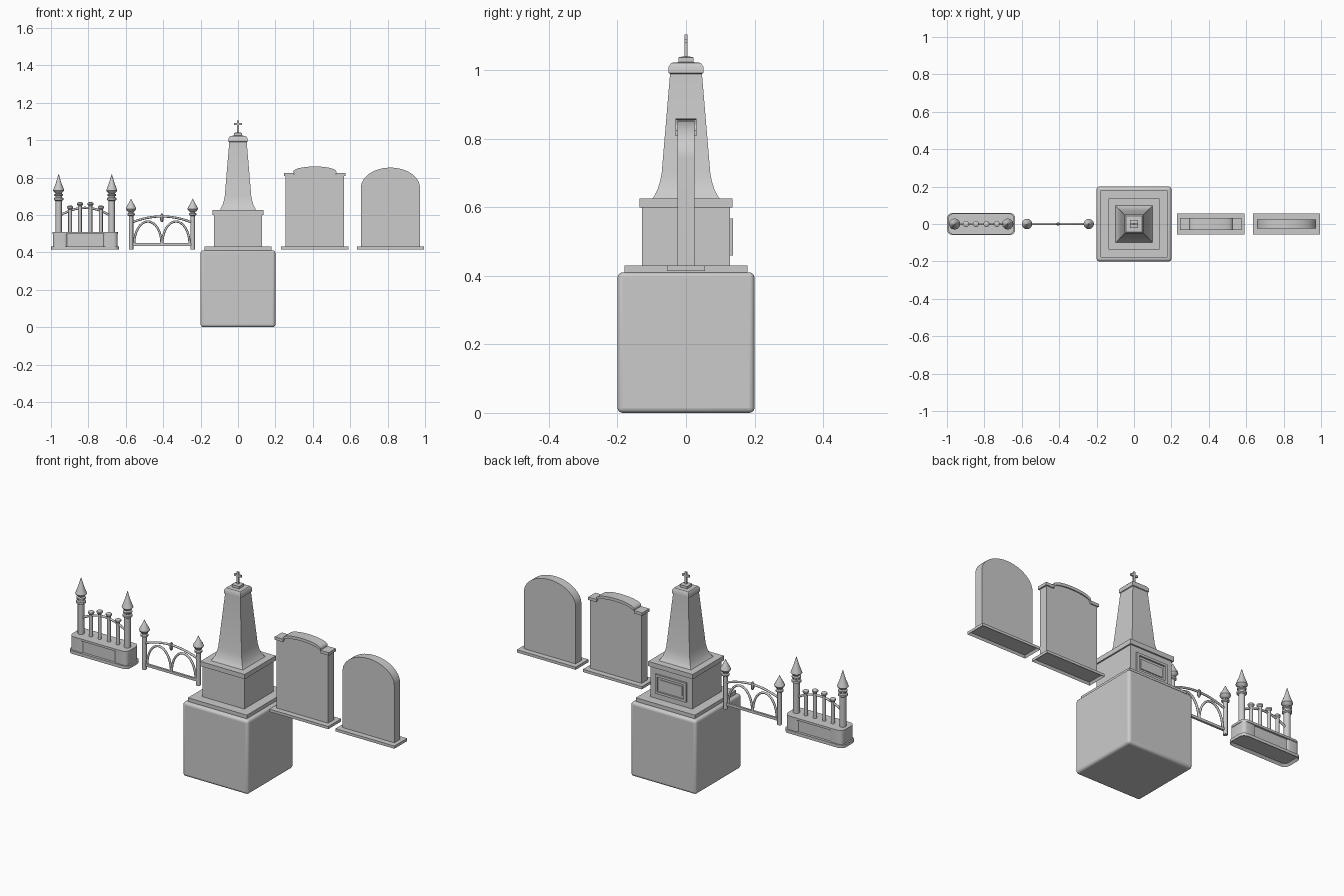
import bpy, bmesh, math
from mathutils import Vector

if "Cube" in bpy.data.objects:
    bpy.data.objects.remove(bpy.data.objects["Cube"])


def finish(bm, name, smooth=False, bevel=0, segs=2):
    bmesh.ops.recalc_face_normals(bm, faces=bm.faces)
    me = bpy.data.meshes.new(name)
    bm.to_mesh(me)
    bm.free()
    ob = bpy.data.objects.new(name, me)
    bpy.context.collection.objects.link(ob)
    if bevel:
        m = ob.modifiers.new("bevel", 'BEVEL')
        m.width, m.segments = bevel, segs
    if smooth:
        bpy.ops.object.select_all(action='DESELECT')
        ob.select_set(True)
        bpy.context.view_layer.objects.active = ob
        bpy.ops.object.shade_smooth_by_angle(angle=math.radians(35))
    return ob


def box(name, x0, x1, y0, y1, z0, z1, bevel=0, segs=2, round_r=0, hollow=0, smooth=False):
    """Box; round_r rounds the upright edges, hollow recesses the underside."""
    bm = bmesh.new()
    bmesh.ops.create_cube(bm, size=1)
    for v in bm.verts:
        v.co = Vector((x0 + (v.co.x + .5) * (x1 - x0), y0 + (v.co.y + .5) * (y1 - y0),
                       z0 + (v.co.z + .5) * (z1 - z0)))
    if round_r:
        edges = [e for e in bm.edges if abs(e.verts[0].co.z - e.verts[1].co.z) > 1e-5]
        bmesh.ops.bevel(bm, geom=edges, offset=round_r, segments=4, profile=.5, affect='EDGES')
    if hollow:
        bm.normal_update()
        f = min(bm.faces, key=lambda f: f.calc_center_median().z)
        bmesh.ops.inset_region(bm, faces=[f], thickness=.012)
        bmesh.ops.translate(bm, verts=f.verts, vec=(0, 0, hollow))
    return finish(bm, name, smooth, bevel, segs)


def lathe(name, prof, x=0, n=12, square=False):
    """Rings of (radius, z) around an upright axis; square gives four flat sides."""
    bm = bmesh.new()
    n = 4 if square else n
    k, off = (math.sqrt(2), math.pi / 4) if square else (1, 0)
    rings = [[bm.verts.new((x + r * k * math.cos(off + 2 * math.pi * i / n),
                            r * k * math.sin(off + 2 * math.pi * i / n), z))
              for i in range(n)] for r, z in prof]
    for a, b in zip(rings, rings[1:]):
        for i in range(n):
            bm.faces.new((a[i], a[(i + 1) % n], b[(i + 1) % n], b[i]))
    bm.faces.new(rings[0])
    bm.faces.new(rings[-1])
    return finish(bm, name, smooth=True)


def slab(name, pts, y, smooth=True):
    """Front outline (x, z) extruded from -y to y."""
    bm = bmesh.new()
    f = bm.faces.new([bm.verts.new((px, -y, pz)) for px, pz in pts])
    new = bmesh.ops.extrude_face_region(bm, geom=[f])['geom']
    bmesh.ops.translate(bm, vec=(0, 2 * y, 0), verts=[g for g in new if isinstance(g, bmesh.types.BMVert)])
    return finish(bm, name, smooth)


def rod(name, pts, r):
    """Round rod along front-view points (x, z)."""
    cu = bpy.data.curves.new(name, 'CURVE')
    cu.dimensions = '3D'
    cu.bevel_depth, cu.bevel_resolution, cu.use_fill_caps = r, 2, True
    sp = cu.splines.new('POLY')
    sp.points.add(len(pts) - 1)
    for p, (px, pz) in zip(sp.points, pts):
        p.co = (px, 0, pz, 1)
    ob = bpy.data.objects.new(name, cu)
    bpy.context.collection.objects.link(ob)
    bpy.ops.object.select_all(action='DESELECT')
    ob.select_set(True)
    bpy.context.view_layer.objects.active = ob
    bpy.ops.object.convert(target='MESH')
    bpy.ops.object.shade_smooth_by_angle(angle=math.radians(50))


def arc(cx, cz, rx, rz, n=16, a0=180, a1=0):
    return [(cx + rx * math.cos(math.radians(a0 + (a1 - a0) * i / n)),
             cz + rz * math.sin(math.radians(a0 + (a1 - a0) * i / n))) for i in range(n + 1)]


# central block and monument pedestal
box("ground_block", -.2, .2, -.2, .2, 0, .41, bevel=.015, segs=4, smooth=True)
box("monument_base", -.18, .18, -.18, .18, .405, .43)
box("pedestal", -.128, .128, -.128, .128, .43, .605)
box("pedestal_cap", -.136, .136, -.136, .136, .6, .626)

# flared shaft with moulded top
lathe("shaft", [(.101, .622), (.092, .634), (.083, .652), (.076, .675), (.071, .70), (.047, .985),
                (.047, .99), (.051, .992), (.051, 1.01), (.043, 1.022), (.022, 1.024), (.022, 1.038),
                (.012, 1.04)], square=True)

# cross
box("cross_upright", -.006, .006, -.005, .005, 1.036, 1.105)
box("cross_arm", -.022, .022, -.0045, .0045, 1.08, 1.091)

# framed plaque on the back of the pedestal
for s in (-1, 1):
    box("plaque_side", min(s * .082, s * .095), max(s * .082, s * .095), .12, .137, .46, .567)
for z in (.46, .554):
    box("plaque_rail", -.083, .083, .12, .137, z, z + .013)
box("plaque_panel", -.068, .068, .12, .133, .487, .54)

# shouldered headstone
cx = .411
box("headstone_base", cx - .18, cx + .18, -.056, .056, .415, .43, hollow=.012)
curve = arc(0, .832, .115, .027, 14)
top = [(-.165, .824), (-.115, .824)] + curve + [(.115, .824), (.165, .824)]
slab("headstone", [(cx - .157, .428)] + [(cx + x * .95, z - .008) for x, z in top] + [(cx + .157, .428)], .025)
slab("headstone_moulding", [(cx + x, z) for x, z in top]
     + [(cx + x, z - .016) for x, z in reversed(top)], .031)

# round-topped headstone
cx = .815
box("round_headstone_base", cx - .18, cx + .18, -.056, .056, .415, .43, hollow=.012)
slab("round_headstone", [(cx - .158, .428)] + arc(cx, .745, .158, .108, 24) + [(cx + .158, .428)], .025)

# tall fence: plinth
cx = -.817
box("plinth_foot", cx - .182, cx + .182, -.06, .06, .415, .432, round_r=.03, hollow=.012, smooth=True)
box("plinth_core", cx - .165, cx + .165, -.046, .046, .43, .502)
box("plinth_rim", cx - .176, cx + .176, -.057, .057, .498, .51, round_r=.03, smooth=True)
for s in (-1, 1):
    c = cx + s * .133
    box("plinth_pier", c - .04, c + .04, -.053, .053, .43, .5, round_r=.02, smooth=True)

# tall fence: posts, bars and arched rail
for s in (-1, 1):
    lathe("tall_post", [(.017, .508), (.017, .675), (.025, .68), (.025, .69), (.018, .694), (.018, .7),
                        (.024, .704), (.024, .71), (.015, .714), (.03, .73), (.026, .742), (.015, .77),
                        (.007, .797), (.001, .818)], cx + s * .142)
for x, z in ((-.898, .65), (-.845, .668), (-.789, .668), (-.733, .65)):
    lathe("bar", [(.01, .508), (.01, z - .02), (.016, z - .013), (.016, z - .005), (.008, z)], x)
rod("arched_rail", [(cx + .14 * t / 6, .638 - .045 * (t / 6) ** 2) for t in range(-6, 7)], .006)

# low fence: posts, rails and looped arches
cx = -.407
for s in (-1, 1):
    lathe("low_post", [(.012, .415), (.012, .595), (.02, .599), (.02, .607), (.013, .611), (.013, .616),
                       (.02, .62), (.028, .632), (.025, .642), (.013, .662), (.001, .687)], cx + s * .165)
    rod("loop_arch", arc(cx + s * .075, .445, .073, .12), .006)
box("bottom_rail", cx - .165, cx + .165, -.006, .006, .435, .449)
rod("top_rail", [(cx + .16 * t / 6, .592 - .032 * (t / 6) ** 2) for t in range(-6, 7)], .006)
lathe("centre_knob", [(.004, .562), (.009, .572), (.009, .598), (.003, .607)], cx, 8)
